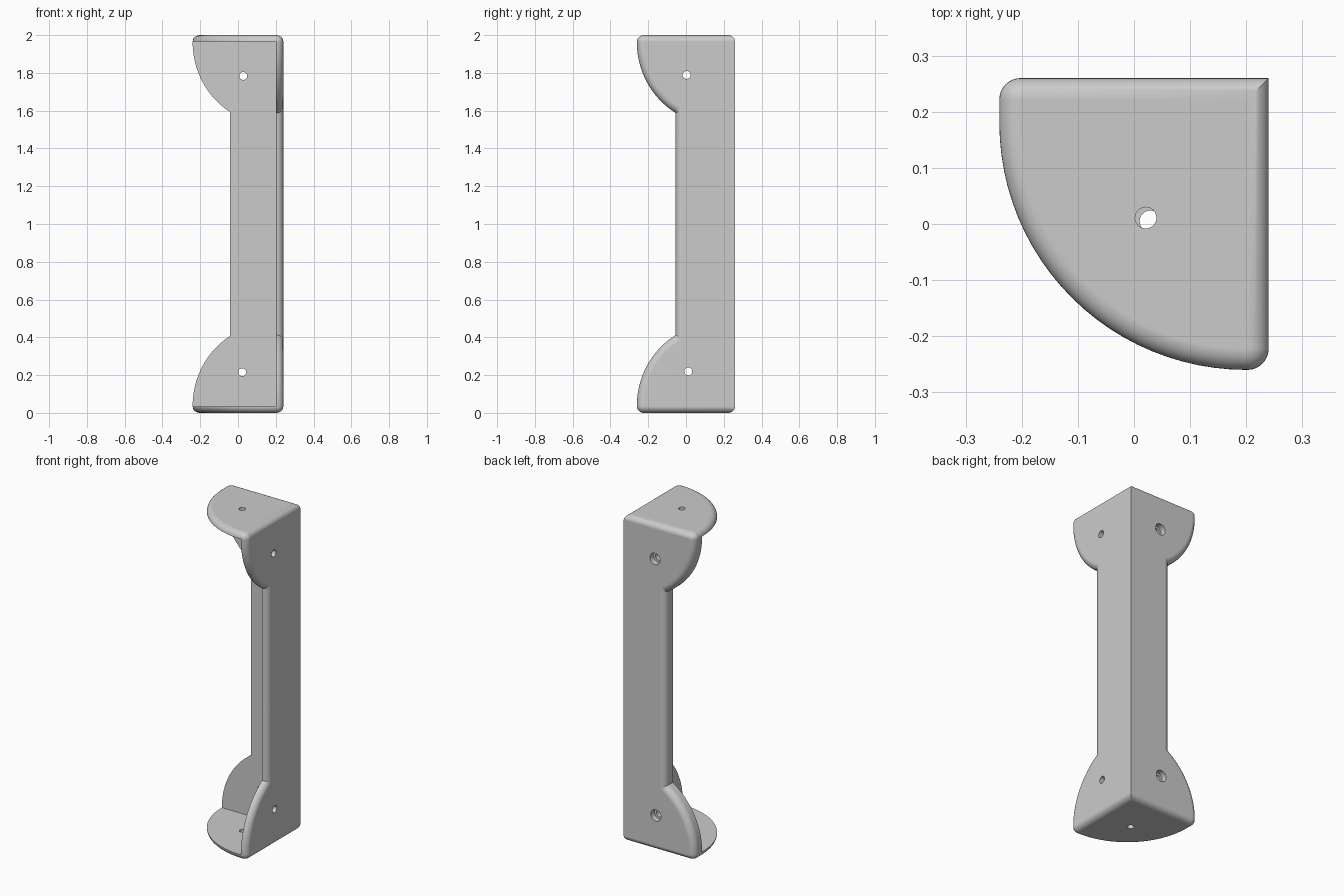
import bpy, bmesh
from math import sin, cos, pi, acos

if "Cube" in bpy.data.objects:
    bpy.data.objects.remove(bpy.data.objects["Cube"])

HX, HY, H = 0.24, 0.26, 2.0    # half width, half depth, height
T = 0.038                      # right wall thickness and edge rounding
P = 0.034                      # end plate thickness
B = 0.073                      # back wall thickness
R = 0.44                       # radius of the big quarter arcs
N, ARC, RING = 8, 24, 24       # segments: rounding, big arc, holes

bm = bmesh.new()


def arc(cx, cy, r, a0, a1, n):
    return [(cx + r * cos(a0 + (a1 - a0) * i / n),
             cy + r * sin(a0 + (a1 - a0) * i / n)) for i in range(n + 1)]


def closed_edges(points, w, place):
    """Closed ring of edges, skipping coincident points."""
    pts = []
    for p in points:
        if not pts or max(abs(p[0] - pts[-1][0]), abs(p[1] - pts[-1][1])) > 1e-5:
            pts.append(p)
    vs = [bm.verts.new(place(u, v, w)) for u, v in pts]
    return [bm.edges.new((vs[i], vs[(i + 1) % len(vs)])) for i in range(len(vs))]


def flat_face(points, w, place, holes):
    """Flat face with round holes; holes are (u, v, radius)."""
    edges = closed_edges(points, w, place)
    for u, v, r in holes:
        edges += closed_edges(arc(u, v, r, 0, 2 * pi, RING)[:-1], w, place)
    o = place(0, 0, 0)
    d = place(0, 0, 1)
    normal = [d[i] - o[i] for i in range(3)]
    bmesh.ops.triangle_fill(bm, edges=edges, use_beauty=True,
                            use_dissolve=False, normal=normal)


def loft(rows, closed):
    """Quads between successive rows of 3D points."""
    grid = [[bm.verts.new(p) for p in row] for row in rows]
    n = len(grid[0])
    for a, b in zip(grid, grid[1:]):
        for i in range(n if closed else n - 1):
            j = (i + 1) % n
            bm.faces.new((a[i], a[j], b[j], b[i]))


def rounded_edge(outline, place, thick, closed):
    """Free edge: straight part if the plate is thick, then the rounding."""
    depth = min(T, thick)
    rows = []
    if thick > T:
        rows.append([place(u, v, 0) for u, v in outline(0)])
    for k in range(N + 1):
        th = pi / 2 * k / N
        rows.append([place(u, v, thick - depth + depth * sin(th))
                     for u, v in outline(T * (1 - cos(th)))])
    loft(rows, closed)


def bored_hole(u, v, steps, place):
    """Hole wall through successive (depth, radius) steps."""
    loft([[place(a, b, w) for a, b in arc(u, v, r, 0, 2 * pi, RING)[:-1]]
          for w, r in steps], True)


def wall(place, thick, other, width, arc_u, column_u, holes, steps):
    """Upright plate: narrow column with a quarter-round ear at each end."""
    def outline(d):
        r = R - d
        end = acos((column_u - d - arc_u) / r)
        low = [(width - d, P)] + arc(arc_u, 0.04, r, 0, end, ARC)
        return low + [(u, H - v) for u, v in reversed(low)]

    inner = [(u, v, steps[0][1]) for u, v in holes]
    outer = [(u, v, steps[-1][1]) for u, v in holes]
    flat_face([(other, P)] + outline(0) + [(other, H - P)], 0, place, inner)
    flat_face([(0, P)] + outline(T) + [(0, H - P)], thick, place, outer)
    rounded_edge(outline, place, thick, False)
    for u, v in holes:
        bored_hole(u, v, steps, place)


def end_plate(place, u, v, r):
    """Horizontal quarter-round plate with rounded outer rim."""
    def outline(d):
        return ([(HX - d, HY - d)]
                + arc(HX - T, T - HY, T - d, 0, -pi / 2, N)
                + arc(R - HX, R - HY, R - d, -pi / 2, -pi, ARC)
                + [(d - HX, HY - B)]
                + arc(T - HX, HY - T, T - d, pi, pi / 2, N))

    inner = ([(HX - T, HY - B), (HX - T, -HY)]
             + arc(R - HX, R - HY, R, -pi / 2, -pi, ARC)
             + [(-HX, HY - B)])
    flat_face(inner, 0, place, [(u, v, r)])
    flat_face(outline(T), P, place, [(u, v, r)])
    rounded_edge(outline, place, P, True)
    bored_hole(u, v, [(0, r), (P, r)], place)


# back wall, with counterbored screw holes
wall(lambda u, v, w: (HX - u, HY - B + w, v), B, T, 2 * HX, 0.04, 0.282,
     [(0.212, 1.784), (0.218, 0.215)],
     [(0, 0.021), (B - 0.035, 0.021), (B - 0.035, 0.035), (B, 0.035)])
# right wall, with straight holes
wall(lambda u, v, w: (HX - T + w, HY - u, v), T, B, 2 * HY, 0.08, 0.315,
     [(0.257, 1.789), (0.248, 0.219)], [(0, 0.021), (T, 0.021)])
# bottom and top plates
end_plate(lambda u, v, w: (u, v, P - w), 0.029, 0.005, 0.019)
end_plate(lambda u, v, w: (u, v, H - P + w), 0.021, 0.011, 0.019)

# weld the plates into one shell
bmesh.ops.remove_doubles(bm, verts=bm.verts[:], dist=1e-4)
bmesh.ops.recalc_face_normals(bm, faces=bm.faces[:])
mesh = bpy.data.meshes.new("corner_bracket")
bm.to_mesh(mesh)
bm.free()

bracket = bpy.data.objects.new("corner_bracket", mesh)
bpy.context.collection.objects.link(bracket)
grey = bpy.data.materials.new("plain_grey")
grey.diffuse_color = (0.6, 0.6, 0.6, 1)
grey.use_nodes = True
grey.node_tree.nodes["Principled BSDF"].inputs["Base Color"].default_value = grey.diffuse_color
mesh.materials.append(grey)

# smooth rounding, flat plates
bpy.context.view_layer.objects.active = bracket
bracket.select_set(True)
bpy.ops.object.shade_smooth_by_angle(angle=pi / 6)
weighted = bracket.modifiers.new("flat_plates", 'WEIGHTED_NORMAL')
weighted.keep_sharp = True
weighted.weight = 90
